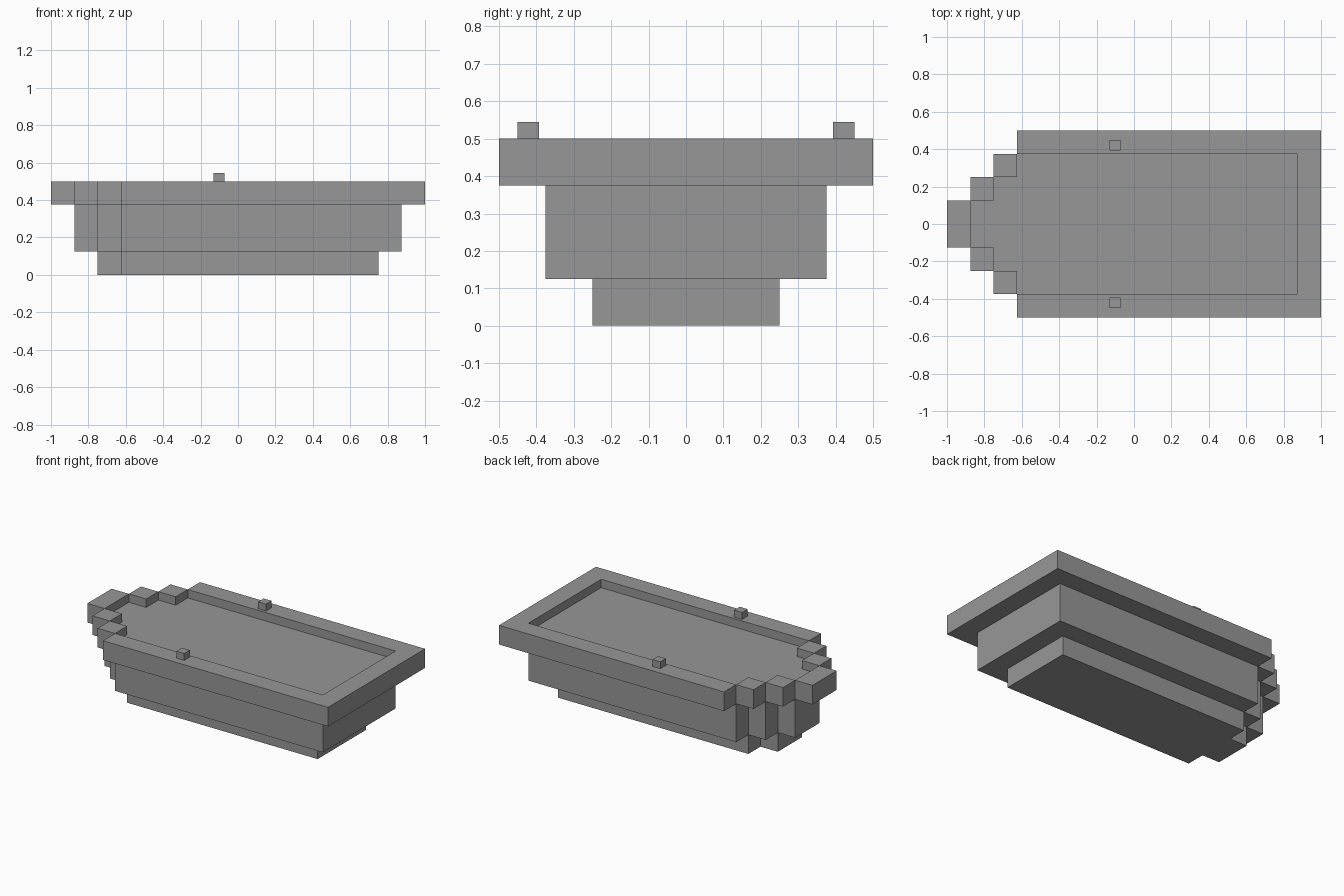
import bpy
import bmesh

U = 0.125          # one hull block
DECK_Z = 0.445

cube = bpy.data.objects.get("Cube")
if cube:
    bpy.data.objects.remove(cube, do_unlink=True)

grey = bpy.data.materials.new("plain_grey")
grey.use_nodes = True
colour = (0.31, 0.31, 0.31, 1)
grey.diffuse_color = colour
grey.node_tree.nodes["Principled BSDF"].inputs["Base Color"].default_value = colour


def prism(name, outline, z0, z1):
    """Flat-sided solid from a plan outline."""
    bm = bmesh.new()
    base = bm.faces.new([bm.verts.new((x, y, z0)) for x, y in outline])
    top = bmesh.ops.extrude_face_region(bm, geom=[base])["geom"]
    for v in top:
        if isinstance(v, bmesh.types.BMVert):
            v.co.z = z1
    bmesh.ops.recalc_face_normals(bm, faces=bm.faces)
    mesh = bpy.data.meshes.new(name)
    bm.to_mesh(mesh)
    bm.free()
    mesh.materials.append(grey)
    obj = bpy.data.objects.new(name, mesh)
    bpy.context.collection.objects.link(obj)
    return obj


def box(name, x0, x1, y0, y1, z0, z1):
    return prism(name, [(x0, y0), (x1, y0), (x1, y1), (x0, y1)], z0, z1)


def stepped_hull(name, stern_x, steps, z0, z1):
    """Tier with a squared stern and a bow stepped in whole blocks."""
    side = [(stern_x, steps * U)]
    x = -5 * U
    for n in range(steps, 0, -1):
        side.append((x, n * U))
        if n > 1:
            side.append((x, (n - 1) * U))
            x -= U
    outline = side + [(px, -py) for px, py in reversed(side)]
    return prism(name, outline, z0, z1)


# Hull tiers; the upper one carries the sunken deck
stepped_hull("keel_tier", 0.75, 2, 0, U)
stepped_hull("hull_and_deck", 0.875, 3, U, DECK_Z)

# Raised rim
RIM = (3 * U, 4 * U)
box("stern_rim", 0.875, 1, -0.375, 0.375, *RIM)
box("bow_rim", -1, -0.875, -U, U, *RIM)

# Side rails, stepped bow blocks and oar pegs on both sides
for side, s in (("left", 1), ("right", -1)):
    # bow points to -x, so the back side (+y) is named by the front-facing frame
    tag = "back" if s > 0 else "front"
    box(f"{tag}_side_rim", -0.625, 1, s * 0.375, s * 0.5, *RIM)
    for n in (1, 2):
        x = -1 + n * U
        box(f"{tag}_bow_block_{n}", x, x + U, s * n * U, s * (n + 1) * U, *RIM)
    box(f"{tag}_oar_peg", -0.13, -0.073, s * 0.393, s * 0.45, 0.5, 0.545)
